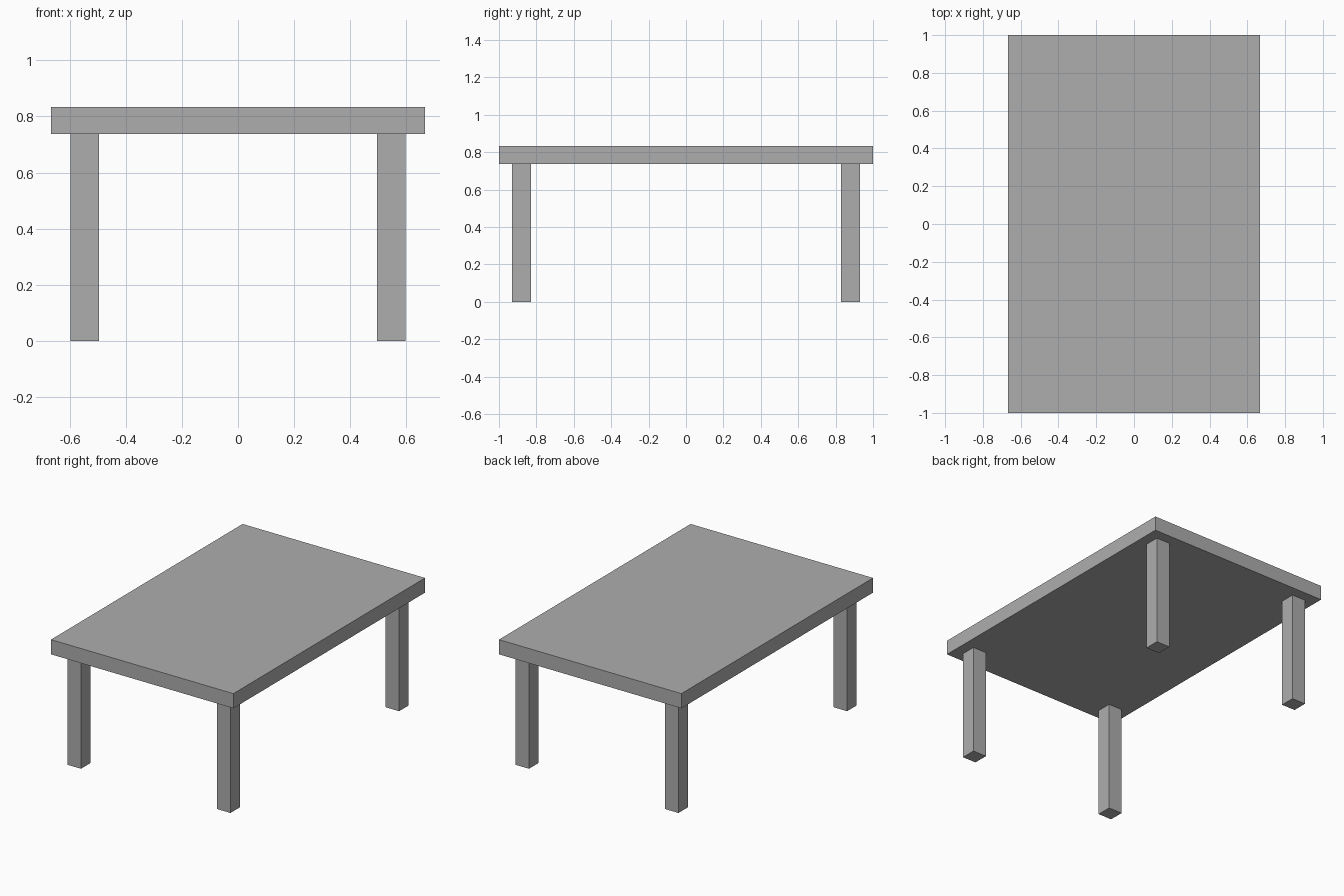
import bpy

cube = bpy.data.objects.get("Cube")
if cube:
    bpy.data.objects.remove(cube, do_unlink=True)

# Single grey material
GREY = (0.42, 0.42, 0.42, 1.0)
grey = bpy.data.materials.new("plain grey")
grey.use_nodes = True
grey.diffuse_color = GREY
bsdf = next(n for n in grey.node_tree.nodes if n.type == 'BSDF_PRINCIPLED')
bsdf.inputs["Base Color"].default_value = GREY

LENGTH, WIDTH, HEIGHT = 2.0, 1.333, 0.834
UNDERSIDE = 0.737
LEG = 0.1
LEG_X, LEG_Y = 0.546, 0.88


def box(name, center, size):
    bpy.ops.mesh.primitive_cube_add(size=1, location=center)
    obj = bpy.context.object
    obj.name = name
    obj.scale = size
    bpy.ops.object.transform_apply(location=False, rotation=False, scale=True)
    obj.data.materials.append(grey)
    return obj


# Table top slab
box("table_top", (0, 0, (HEIGHT + UNDERSIDE) / 2),
    (WIDTH, LENGTH, HEIGHT - UNDERSIDE))

# Four square legs, inset from the corners
for end, sy in (("front", -1), ("back", 1)):
    for side, sx in (("right", -1), ("left", 1)):
        box(f"{end}_{side}_leg", (sx * LEG_X, sy * LEG_Y, UNDERSIDE / 2),
            (LEG, LEG, UNDERSIDE))
